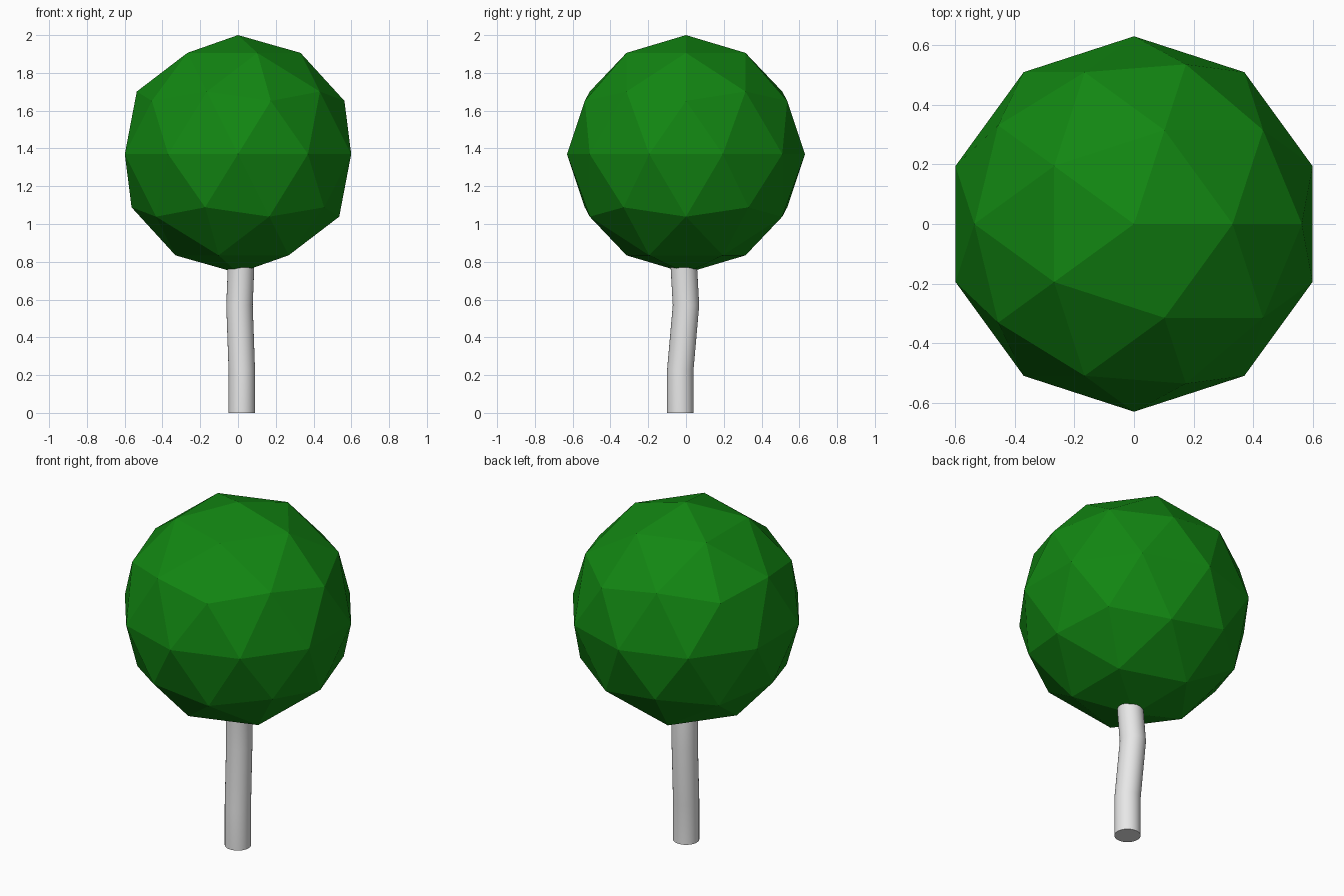
import bpy, bmesh, math

if "Cube" in bpy.data.objects:
    bpy.data.objects.remove(bpy.data.objects["Cube"])


def material(name, rgb):
    m = bpy.data.materials.new(name)
    m.diffuse_color = (*rgb, 1)
    m.use_nodes = True
    m.node_tree.nodes["Principled BSDF"].inputs["Base Color"].default_value = m.diffuse_color
    return m


def add_object(name, bm, mat):
    bmesh.ops.recalc_face_normals(bm, faces=bm.faces)
    mesh = bpy.data.meshes.new(name)
    bm.to_mesh(mesh)
    bm.free()
    mesh.materials.append(mat)
    ob = bpy.data.objects.new(name, mesh)
    bpy.context.collection.objects.link(ob)
    return ob


leaf_green = material("leaf green", (0.006, 0.24, 0.006))
trunk_grey = material("trunk grey", (0.8, 0.8, 0.8))

# Foliage: faceted ball
bm = bmesh.new()
bmesh.ops.create_icosphere(bm, subdivisions=2, radius=0.63)
bmesh.ops.translate(bm, verts=bm.verts, vec=(0, 0, 1.37))
add_object("foliage", bm, leaf_green)

# Trunk: slightly crooked round post, made from stacked level rings
SIDES, RADIUS = 32, 0.07
path = [(0.02, -0.03, 0), (0.02, -0.03, 0.23), (0.008, 0.0, 0.57), (0.02, -0.017, 0.87)]
bm = bmesh.new()
rings = []
for x, y, z in path:
    rings.append([bm.verts.new((x + RADIUS * math.cos(a), y + RADIUS * math.sin(a), z))
                  for a in (2 * math.pi * i / SIDES for i in range(SIDES))])
for low, high in zip(rings, rings[1:]):
    for i in range(SIDES):
        j = (i + 1) % SIDES
        bm.faces.new((low[i], low[j], high[j], high[i])).smooth = True
bm.faces.new(rings[0][::-1])
bm.faces.new(rings[-1])
# Keep the cap rims crisp
for e in bm.edges:
    if any(len(f.verts) > 4 for f in e.link_faces):
        e.smooth = False
add_object("trunk", bm, trunk_grey)
